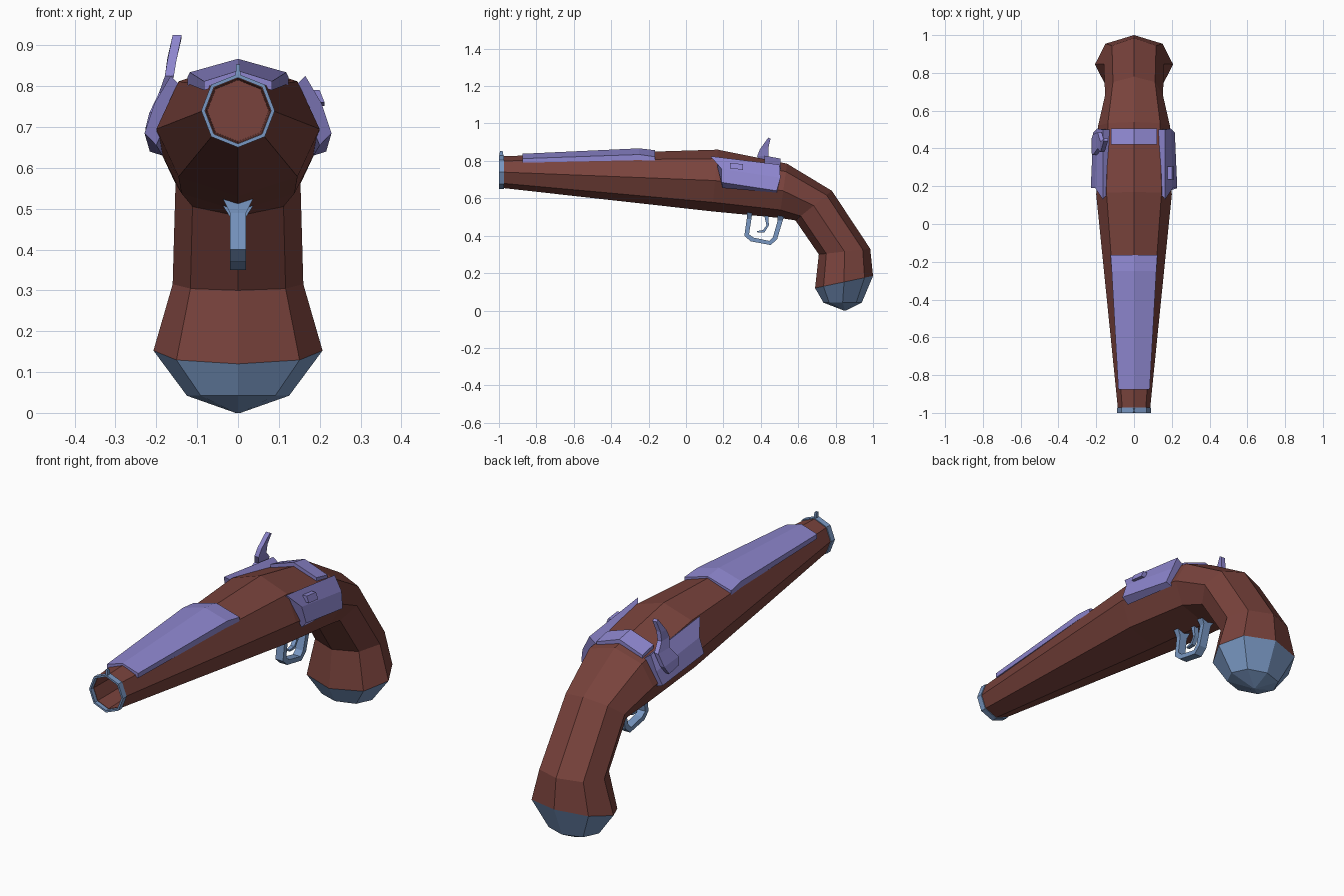
import bpy, bmesh, math
from mathutils import Vector

if "Cube" in bpy.data.objects:
    bpy.data.objects.remove(bpy.data.objects["Cube"])


def material(name, rgb):
    m = bpy.data.materials.new(name)
    m.diffuse_color = (*rgb, 1)
    m.use_nodes = True
    m.node_tree.nodes["Principled BSDF"].inputs["Base Color"].default_value = m.diffuse_color
    return m


WOOD = material("wood", (0.19, 0.055, 0.045))
BRASS = material("inlay", (0.27, 0.24, 0.62))
STEEL = material("steel", (0.19, 0.31, 0.54))


def loft(name, rings, mat, caps=(True, True), closed=False):
    """Skin equal-sized rings of points with flat quads."""
    bm = bmesh.new()
    rows = [[bm.verts.new(p) for p in r] for r in rings]
    n = len(rows[0])
    pairs = list(zip(rows, rows[1:])) + ([(rows[-1], rows[0])] if closed else [])
    for a, b in pairs:
        for i in range(n):
            j = (i + 1) % n
            bm.faces.new((a[i], a[j], b[j], b[i]))
    if caps[0] and not closed:
        bm.faces.new(rows[0])
    if caps[1] and not closed:
        bm.faces.new(rows[-1])
    bmesh.ops.remove_doubles(bm, verts=bm.verts, dist=0.0005)
    bmesh.ops.recalc_face_normals(bm, faces=bm.faces)
    me = bpy.data.meshes.new(name)
    bm.to_mesh(me)
    bm.free()
    me.materials.append(mat)
    ob = bpy.data.objects.new(name, me)
    bpy.context.collection.objects.link(ob)
    return ob


def octagon(top, bottom, w):
    """Octagonal section between a top and a bottom (y, z) point."""
    t, b = Vector((0, *top)), Vector((0, *bottom))
    mid, half = (t + b) / 2, (t - b) / 2
    return [mid + half * math.cos(k * math.pi / 4)
            + Vector((w * math.sin(k * math.pi / 4) * (1.03 if k % 2 else 1), 0, 0))
            for k in range(8)]


def tent(y, w, edge, ridge, t):
    """V-shaped strip section lying on the two top facets."""
    return [(-w, y, edge), (0, y, ridge), (w, y, edge),
            (w, y, edge - t), (0, y, ridge - t), (-w, y, edge - t)]


def ribbon(name, pairs, mat):
    """Bar made from (outer y, z), (inner y, z), half-width stations."""
    return loft(name, [[(-w, *o), (w, *o), (w, *i), (-w, *i)] for o, i, w in pairs], mat)


# Stock and barrel, starting at the floor of the bore
butt = octagon((1.0, .185), (.69, .12), .207)
loft("stock_and_barrel", [
    octagon((-.8, .815), (-.8, .665), .075),
    octagon((-.98, .819), (-.98, .661), .079),
    octagon((-.98, .825), (-.98, .655), .085),
    octagon((.17, .86), (.14, .53), .2),
    octagon((.54, .785), (.5, .495), .19),
    octagon((.78, .64), (.585, .482), .153),
    octagon((.985, .33), (.71, .30), .16),
    butt], WOOD, caps=(True, False))

# Butt cap
tip = [(0, .85, 0)] * 8
loft("butt_cap", [butt, octagon((.94, .042), (.735, .042), .125),
                  [Vector((0, .85, 0)) + Vector((math.sin(k * math.pi / 4),
                   math.cos(k * math.pi / 4), 0)) * .006 for k in range(8)]],
     STEEL, caps=(False, True))

# Muzzle band and front sight
loft("muzzle_band", [octagon((y, .74 + r), (y, .74 - r), r) for y, r in
                     ((-1, .081), (-1, .09), (-.972, .09), (-.972, .081))],
     STEEL, closed=True)
ribbon("front_sight", [((-.998, .82), (-.975, .82), .006),
                       ((-.995, .853), (-.98, .853), .005)], STEEL)

# Top inlays
loft("barrel_plate", [tent(-.875, .083, .812, .838, .022),
                      tent(-.25, .118, .834, .867, .03),
                      tent(-.165, .124, .822, .857, .022)], BRASS)
loft("rear_strap", [tent(.42, .122, .787, .828, .03),
                    tent(.505, .122, .768, .812, .03)], BRASS)

# Side plates, mirrored on both sides
for side, s in (("right", 1), ("left", -1)):
    front = [(.165, .13, .825), (.205, .19, .757), (.229, .19, .685),
             (.2, .195, .655), (.14, .16, .80)]
    rear = [(.163, .5, .78), (.196, .505, .71), (.216, .485, .64),
            (.185, .485, .63), (.13, .5, .755)]
    loft(side + "_lock_plate", [[(s * x, y, z) for x, y, z in r]
                                for r in (front, rear)], BRASS)

# Small catch on the right plate
loft("plate_catch", [[(x + d, .235, .79), (x + d, .305, .782),
                      (x + .012 + d * 1.0, .305, .752), (x + .012 + d, .235, .76)]
                     for x, d in ((.178, 0), (.178, .022))], BRASS)

# Hammer on the left plate: foot, neck and swept-back spur
hammer = [((.375, .70), (.45, .685), -.215), ((.365, .735), (.475, .725), -.206),
          ((.40, .785), (.485, .785), -.182), ((.38, .825), (.44, .825), -.168),
          ((.395, .862), (.44, .868), -.162), ((.44, .925), (.452, .918), -.149)]
loft("hammer", [[(x - .011, *a), (x + .011, *a), (x + .011, *b), (x - .011, *b)]
                for a, b, x in hammer], BRASS)

# Trigger guard and trigger
ribbon("trigger_guard", [((.325, .535), (.355, .535), .042),
                         ((.325, .49), (.35, .49), .02),
                         ((.312, .40), (.337, .408), .02),
                         ((.345, .37), (.36, .39), .02),
                         ((.452, .35), (.445, .372), .02),
                         ((.487, .38), (.465, .392), .02),
                         ((.517, .48), (.49, .48), .02),
                         ((.528, .515), (.49, .515), .042)], STEEL)
ribbon("trigger", [((.415, .525), (.44, .525), .013), ((.43, .455), (.443, .455), .011),
                   ((.412, .43), (.42, .418), .01), ((.38, .425), (.382, .416), .008)], STEEL)
